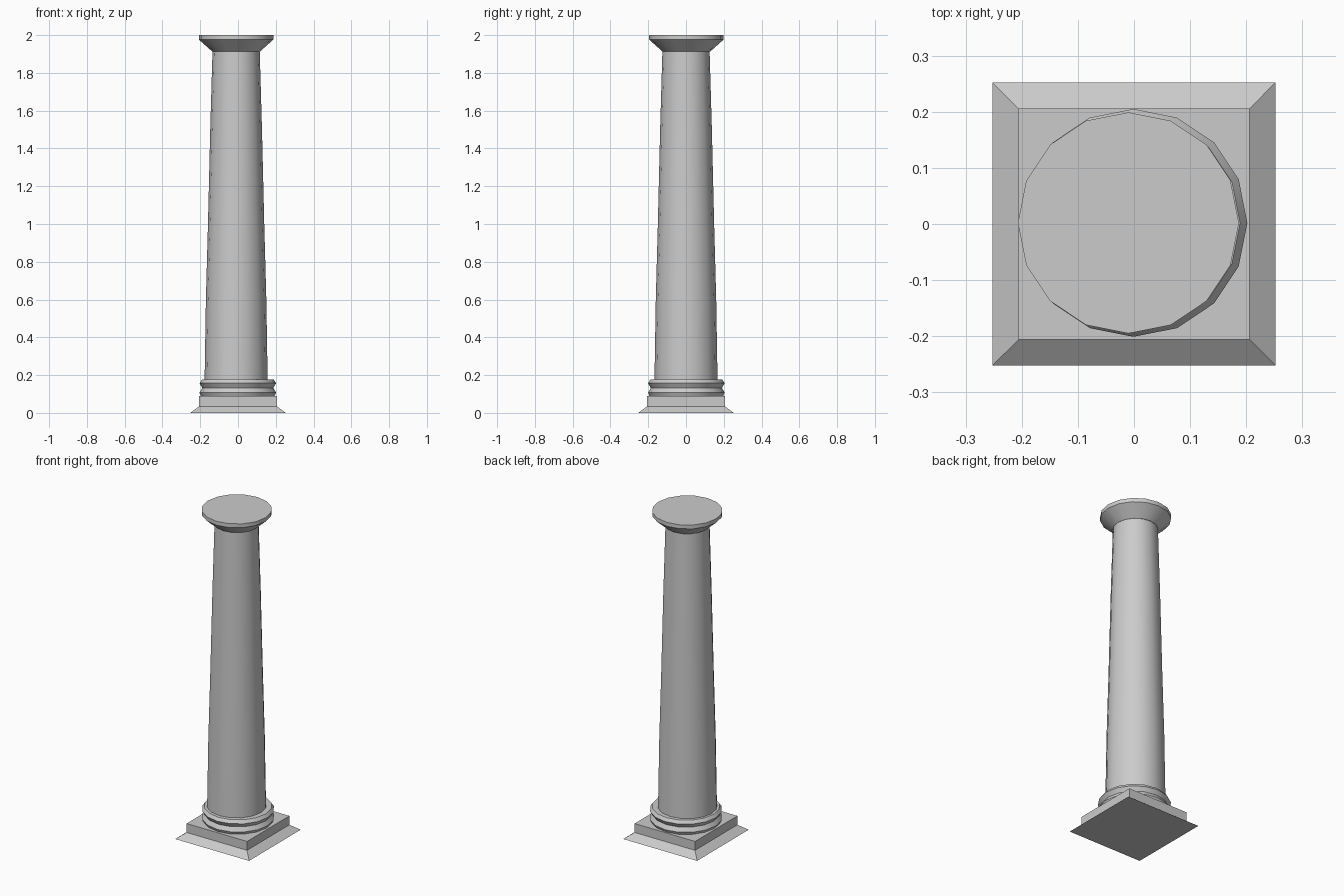
import bpy, bmesh, math

if "Cube" in bpy.data.objects:
    bpy.data.objects.remove(bpy.data.objects["Cube"])


def loft(name, profile, sides, center=(0, 0), phase=0.0, smooth=None):
    """Stack rings of (radius, z) into a capped solid."""
    bm = bmesh.new()
    rings = []
    for r, z in profile:
        rings.append([bm.verts.new((center[0] + r * math.cos(phase + 2 * math.pi * i / sides),
                                    center[1] + r * math.sin(phase + 2 * math.pi * i / sides), z))
                      for i in range(sides)])
    for a, b in zip(rings, rings[1:]):
        for i in range(sides):
            j = (i + 1) % sides
            bm.faces.new((a[i], a[j], b[j], b[i]))
    bm.faces.new(rings[0][::-1])
    bm.faces.new(rings[-1])
    mesh = bpy.data.meshes.new(name)
    bm.to_mesh(mesh)
    bm.free()
    ob = bpy.data.objects.new(name, mesh)
    bpy.context.collection.objects.link(ob)
    if smooth:
        bpy.ops.object.select_all(action='DESELECT')
        ob.select_set(True)
        bpy.context.view_layer.objects.active = ob
        bpy.ops.object.shade_smooth_by_angle(angle=math.radians(smooth))
    return ob


# Square plinth with a flared foot
d = math.sqrt(2)
loft("plinth", [(0.252 * d, 0), (0.206 * d, 0.035), (0.206 * d, 0.09)], 4, phase=math.pi / 4)

# Two stacked base mouldings
loft("base_mouldings", [(0.195, 0.09), (0.203, 0.107), (0.188, 0.132),
                        (0.203, 0.157), (0.19, 0.176)], 16, (-0.001, 0.002), smooth=30)

# Tapered shaft with a slight swelling
loft("shaft", [(0.167, 0.17), (0.16, 0.6), (0.149, 1.0), (0.137, 1.5), (0.125, 1.915)],
     16, (-0.01, 0), smooth=30)

# Flared round capital
loft("capital", [(0.125, 1.912), (0.197, 1.976), (0.197, 2.0)], 16, (-0.01, 0.002), smooth=30)
